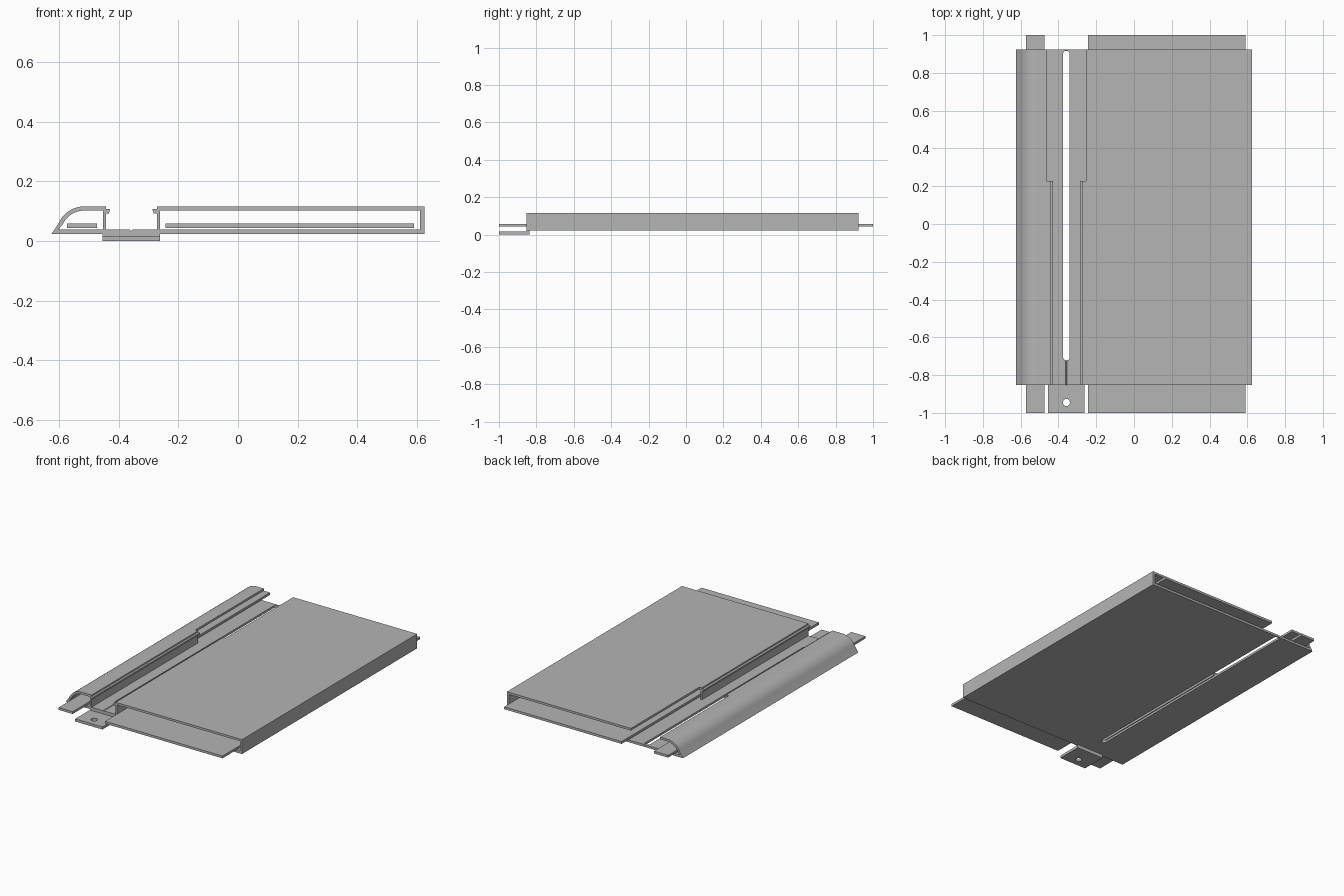
import bpy, bmesh
from math import sin, cos, pi, radians
from mathutils import Vector

cube = bpy.data.objects.get("Cube")
if cube:
    bpy.data.objects.remove(cube, do_unlink=True)

grey = bpy.data.materials.new("plain grey")
grey.use_nodes = True
grey.diffuse_color = (0.46, 0.46, 0.46, 1)
grey.node_tree.nodes["Principled BSDF"].inputs["Base Color"].default_value = (0.46, 0.46, 0.46, 1)

FRONT, BACK = -0.852, 0.923
FLOOR_BOTTOM, FLOOR_TOP, ROOF_BOTTOM, ROOF_TOP = 0.0235, 0.038, 0.102, 0.116
MID = -0.358


def prism(name, points, start, end, axis="Y"):
    """Extrude a flat outline along Y (x, z points) or Z (x, y points)."""
    place = (lambda a, b: (a, start, b)) if axis == "Y" else (lambda a, b: (a, b, start))
    step = Vector((0, end - start, 0)) if axis == "Y" else Vector((0, 0, end - start))
    bm = bmesh.new()
    face = bm.faces.new([bm.verts.new(place(a, b)) for a, b in points])
    new = bmesh.ops.extrude_face_region(bm, geom=[face])["geom"]
    bmesh.ops.translate(bm, vec=step, verts=[v for v in new if isinstance(v, bmesh.types.BMVert)])
    bmesh.ops.recalc_face_normals(bm, faces=bm.faces)
    mesh = bpy.data.meshes.new(name)
    bm.to_mesh(mesh)
    bm.free()
    obj = bpy.data.objects.new(name, mesh)
    bpy.context.collection.objects.link(obj)
    mesh.materials.append(grey)
    return obj


def rect(x0, x1, z0, z1):
    return [(x0, z0), (x1, z0), (x1, z1), (x0, z1)]


def arc(cx, cy, r, a0, a1, n=14):
    angles = [radians(a0 + (a1 - a0) * i / n) for i in range(n + 1)]
    return [(cx + r * cos(a), cy + r * sin(a)) for a in angles]


def cut(obj, cutter):
    """Subtract the cutter, then discard it."""
    cutter.hide_render = True
    mod = obj.modifiers.new("cut", "BOOLEAN")
    mod.operation, mod.solver, mod.object = "DIFFERENCE", "EXACT", cutter
    bpy.ops.object.select_all(action="DESELECT")
    bpy.context.view_layer.objects.active = obj
    obj.select_set(True)
    bpy.ops.object.modifier_apply(modifier=mod.name)
    bpy.data.objects.remove(cutter, do_unlink=True)


# Extruded housing: curved left shell, open channel with lips, wide right box
outline = [(-0.625, FLOOR_BOTTOM), (0.625, FLOOR_BOTTOM), (0.625, ROOF_TOP),
           (-0.272, ROOF_TOP), (-0.272, 0.107), (-0.287, 0.107), (-0.283, 0.093),
           (-0.272, 0.093), (-0.272, FLOOR_TOP), (MID + 0.004, FLOOR_TOP),
           (MID, FLOOR_TOP - 0.004), (MID - 0.004, FLOOR_TOP), (-0.443, FLOOR_TOP),
           (-0.443, 0.093), (-0.433, 0.093), (-0.429, 0.107), (-0.443, 0.107),
           (-0.443, ROOF_TOP)] + arc(-0.515, 0.022, 0.094, 90, 155)
housing = prism("housing", outline, FRONT, BACK)

# Hollow chambers
left_room = [(-0.603, FLOOR_TOP), (-0.453, FLOOR_TOP), (-0.453, ROOF_BOTTOM)]
left_room += arc(-0.515, 0.022, 0.08, 90, 155)
cut(housing, prism("left_chamber_cutter", left_room, -1.1, 1.1))
right_room = rect(-0.262, 0.61, FLOOR_TOP, ROOF_BOTTOM)
cut(housing, prism("right_chamber_cutter", right_room, -1.1, 1.1))

# Channel walls and lips are removed along the rear part
cut(housing, prism("rear_notch_cutter", rect(-0.463, -0.255, FLOOR_TOP, 0.2), 0.228, 1.1))

# Long rounded slot through the channel floor
r = 0.0175
slot = arc(MID, 0.917 - r, r, 0, 180) + arc(MID, -0.722 + r, r, 180, 360)
cut(housing, prism("slot_cutter", slot, -0.1, 0.3, "Z"))

# Sliding strips that run through both chambers
left_strip = prism("left_strip", rect(-0.573, -0.473, 0.043, 0.058), -1, 1)
right_strip = prism("right_strip", rect(-0.243, 0.59, 0.043, 0.058), -1, 1)

# Mounting tab under the channel, with a raised joint and a screw hole
tab = prism("mounting_tab", rect(-0.455, -0.262, 0, 0.017), -1, -0.838)
cut(tab, prism("screw_hole_cutter", arc(MID, -0.945, 0.019, 0, 345, 23), -0.1, 0.1, "Z"))
joint = prism("tab_joint", rect(-0.455, -0.262, 0.017, 0.0245), FRONT, -0.838)

# Smooth the curved walls and keep the edges sharp
bpy.ops.object.select_all(action="DESELECT")
for obj in (housing, tab):
    obj.select_set(True)
bpy.context.view_layer.objects.active = housing
bpy.ops.object.shade_smooth_by_angle(angle=radians(30))
